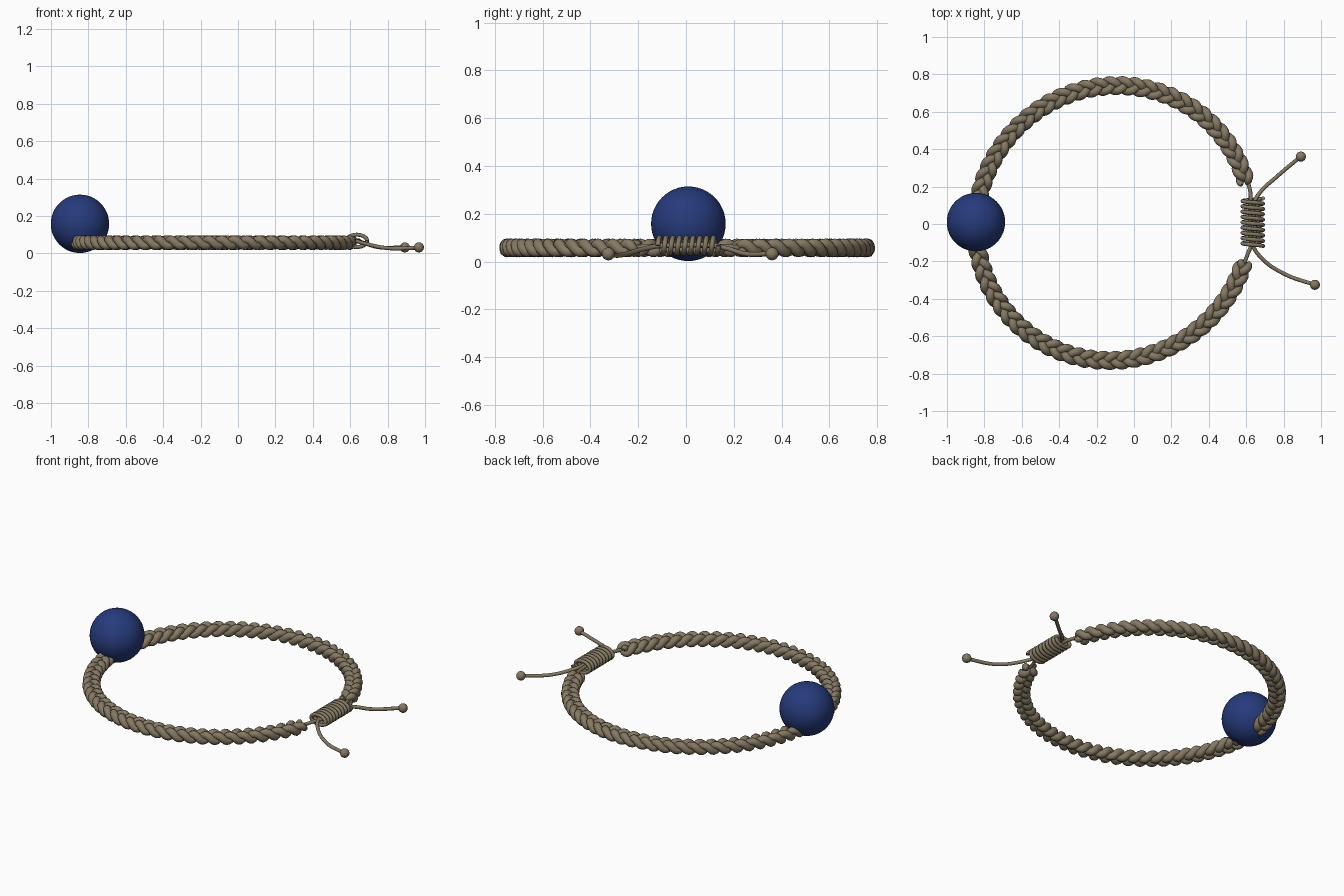
import bpy, math
from math import sin, cos, pi, radians

if "Cube" in bpy.data.objects:
    bpy.data.objects.remove(bpy.data.objects["Cube"])


def material(name, rgb):
    m = bpy.data.materials.new(name)
    m.diffuse_color = (*rgb, 1)
    m.use_nodes = True
    m.node_tree.nodes["Principled BSDF"].inputs["Base Color"].default_value = m.diffuse_color
    return m


ROPE = material("taupe_cord", (0.235, 0.19, 0.125))
BLUE = material("deep_blue", (0.019, 0.043, 0.2))


def tube(name, points, radius, kind='POLY', sides=3, taper=0):
    """Round cord along a path; taper = number of end points rounded off."""
    cu = bpy.data.curves.new(name, 'CURVE')
    cu.dimensions = '3D'
    cu.bevel_depth = radius
    cu.bevel_resolution = sides
    cu.use_fill_caps = True
    cu.resolution_u = 10
    sp = cu.splines.new(kind)
    n = len(points)
    if kind == 'BEZIER':
        sp.bezier_points.add(n - 1)
        for bp, p in zip(sp.bezier_points, points):
            bp.co = p
            bp.handle_left_type = bp.handle_right_type = 'AUTO'
    else:
        sp.points.add(n - 1)
        for i, (sp_pt, p) in enumerate(zip(sp.points, points)):
            sp_pt.co = (*p, 1)
            d = min(i, n - 1 - i)
            if d < taper:
                k = 1 - (d + 0.3) / (taper + 0.3)
                sp_pt.radius = math.sqrt(1 - k * k)
    ob = bpy.data.objects.new(name, cu)
    bpy.context.collection.objects.link(ob)
    cu.materials.append(ROPE)
    bpy.ops.object.select_all(action='DESELECT')
    ob.select_set(True)
    bpy.context.view_layer.objects.active = ob
    bpy.ops.object.convert(target='MESH')
    bpy.ops.object.shade_smooth_by_angle(angle=radians(50))
    return ob


def ball(name, loc, r, mat, seg=24):
    bpy.ops.mesh.primitive_uv_sphere_add(segments=seg, ring_count=seg // 2,
                                         radius=r, location=loc)
    ob = bpy.context.object
    ob.name = name
    ob.data.materials.append(mat)
    bpy.ops.object.shade_smooth()


# Three-strand plait running around the ring, open at the knot
RING_R, RING_X, RING_Z = 0.735, -0.11, 0.057
START, END, PERIODS, STEPS = radians(16.5), radians(344), 21, 22
for s in range(3):
    pts = []
    count = PERIODS * STEPS
    for i in range(count + 1):
        f = i / count
        th = START + (END - START) * f
        t = 2 * pi * (PERIODS * f + s / 3)
        r = RING_R + 0.029 * sin(t)
        y = r * sin(th)
        pts.append((RING_X + r * cos(th) + 0.027 * y, y + 0.005,
                    RING_Z + 0.017 * sin(2 * t)))
    tube(f"braid_strand_{s + 1}", pts, 0.0225, taper=4)

# Large round bead threaded on the braid
ball("large_bead", (-0.845, 0.01, 0.158), 0.156, BLUE, 48)

# Sliding knot: oval coil wrapped around the two cords
TURNS, STEP = 9, 28
coil = []
for i in range(TURNS * STEP + 1):
    a = 2 * pi * i / STEP
    coil.append((0.635 + 0.055 * cos(a), -0.118 + 0.255 * i / (TURNS * STEP),
                 0.067 + 0.033 * sin(a)))
tube("knot_coil", coil, 0.0105)

# Each cord leaves one braid end, passes through the knot and hangs free
tube("cord_lower", [(0.605, 0.235, 0.057), (0.622, 0.17, 0.062),
                    (0.622, 0.08, 0.067), (0.63, -0.1, 0.067),
                    (0.68, -0.18, 0.052), (0.8, -0.265, 0.028),
                    (0.965, -0.325, 0.03)], 0.0105, 'BEZIER')
tube("cord_upper", [(0.585, -0.225, 0.057), (0.608, -0.16, 0.062),
                    (0.645, -0.07, 0.067), (0.642, 0.11, 0.067),
                    (0.675, 0.17, 0.055), (0.76, 0.25, 0.032),
                    (0.89, 0.36, 0.033)], 0.0105, 'BEZIER')

# Small end knots
ball("end_knot_lower", (0.967, -0.325, 0.032), 0.027, ROPE)
ball("end_knot_upper", (0.892, 0.36, 0.032), 0.027, ROPE)
